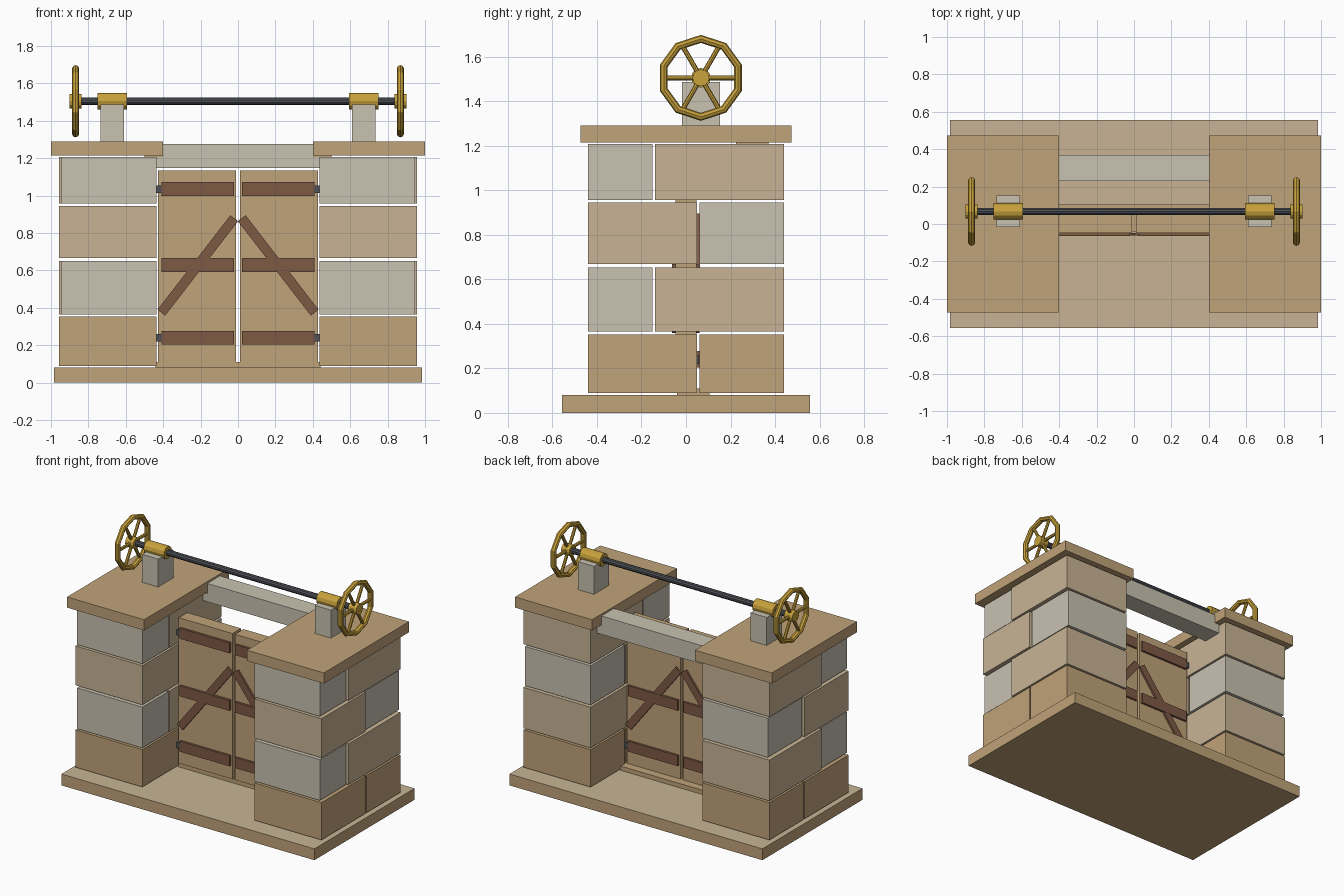
import bpy, bmesh, math
from mathutils import Matrix, Vector

cube = bpy.data.objects.get("Cube")
if cube:
    bpy.data.objects.remove(cube, do_unlink=True)


def material(name, rgb):
    m = bpy.data.materials.new(name)
    m.use_nodes = True
    m.diffuse_color = (*rgb, 1)
    m.node_tree.nodes["Principled BSDF"].inputs["Base Color"].default_value = (*rgb, 1)
    return m


grey = material("grey stone", (0.58, 0.54, 0.44))
tan = material("tan stone", (0.58, 0.456, 0.30))
ochre = material("ochre stone", (0.53, 0.366, 0.19))
timber = material("dark timber", (0.21, 0.10, 0.06))
brass = material("brass", (0.58, 0.36, 0.045))
iron = material("dark iron", (0.075, 0.08, 0.093))


def finish(name, bm, *mats):
    mesh = bpy.data.meshes.new(name)
    bmesh.ops.recalc_face_normals(bm, faces=bm.faces)
    bm.to_mesh(mesh)
    bm.free()
    for m in mats:
        mesh.materials.append(m)
    ob = bpy.data.objects.new(name, mesh)
    bpy.context.collection.objects.link(ob)
    return ob


def box(name, x, y, z, mat, tilt=0):
    """Box from three (low, high) ranges, optionally tilted about y."""
    spans = Vector([b - a for a, b in (x, y, z)])
    centre = Vector([(a + b) / 2 for a, b in (x, y, z)])
    bm = bmesh.new()
    m = Matrix.Translation(centre) @ Matrix.Rotation(tilt, 4, 'Y') @ Matrix.Diagonal((*spans, 1))
    bmesh.ops.create_cube(bm, size=1, matrix=m)
    return finish(name, bm, mat)


def add_rod(bm, a, b, radius, sides):
    a, b = Vector(a), Vector(b)
    rot = (b - a).to_track_quat('Z', 'Y').to_matrix().to_4x4()
    bmesh.ops.create_cone(bm, cap_ends=True, segments=sides, radius1=radius, radius2=radius,
                          depth=(b - a).length, matrix=Matrix.Translation((a + b) / 2) @ rot)


def rod(name, a, b, radius, sides, mat):
    bm = bmesh.new()
    add_rod(bm, a, b, radius, sides)
    return finish(name, bm, mat)


def sided(s, lo, hi):
    """Mirror an x range onto the left (1) or right (-1) side."""
    return (lo, hi) if s > 0 else (-hi, -lo)


# Base slab with a lighter top, and the door sill
base = box("base_slab", (-0.985, 0.985), (-0.557, 0.557), (0, 0.08), ochre)
base.data.materials.append(tan)
for p in base.data.polygons:
    p.material_index = int(p.normal.z > 0.5)
box("door_sill", (-0.44, 0.44), (-0.04, 0.105), (0.08, 0.11), ochre)

# Courses: z range, seam position, front stone, back stone, front inset
courses = [
    ((0.09, 0.353), 0.055, ochre, ochre, 0),
    ((0.365, 0.652), -0.145, grey, tan, 0.013),
    ((0.668, 0.944), 0.055, tan, grey, 0),
    ((0.957, 1.207), -0.145, grey, tan, 0.013),
]
AXLE_Y, AXLE_Z = 0.067, 1.505

for s, side in ((1, "left"), (-1, "right")):
    # Pillar of staggered stones with a cap
    for i, (z, seam, front, back, inset) in enumerate(courses, 1):
        box(f"{side}_front_stone_{i}", sided(s, 0.437, 0.958 - inset), (-0.44, seam - 0.006), z, front)
        back_inset = 0.013 if back is grey else 0
        box(f"{side}_back_stone_{i}", sided(s, 0.435, 0.958 - back_inset), (seam + 0.006, 0.44), z, back)
    box(f"{side}_cap", sided(s, 0.4, 1.0), (-0.473, 0.473), (1.215, 1.29), ochre)
    box(f"{side}_beam_seat", sided(s, 0.4, 0.5), (0.225, 0.37), (1.207, 1.216), ochre)

    # Door leaf with straps, brace and hinges on both faces
    box(f"{side}_door", sided(s, 0.01, 0.428), (-0.048, 0.047), (0.11, 1.135), ochre)
    for face, y in (("front", (-0.064, -0.046)), ("back", (0.045, 0.062))):
        for level, z in (("lower", 0.24), ("middle", 0.63), ("upper", 1.035)):
            box(f"{side}_{face}_{level}_strap", sided(s, 0.022, 0.41), y,
                (z - 0.037, z + 0.037), timber)
        length = math.hypot(0.39, 0.505) / 2
        box(f"{side}_{face}_brace", sided(s, 0.215 - 0.026, 0.215 + 0.026),
            (y[0] + 0.002, y[1] - 0.002), (0.627 - length, 0.627 + length),
            timber, -s * math.atan2(0.39, 0.505))
    for level, z in (("lower", 0.24), ("upper", 1.035)):
        box(f"{side}_{level}_hinge", sided(s, 0.405, 0.44), (-0.06, 0.058),
            (z - 0.02, z + 0.02), iron)

    # Axle post and bearing
    box(f"{side}_axle_post", sided(s, 0.61, 0.735), (-0.017, 0.152), (1.29, 1.487), grey)
    rod(f"{side}_bearing", (s * 0.593, AXLE_Y, AXLE_Z), (s * 0.752, AXLE_Y, AXLE_Z),
        0.044, 12, brass)

    # Handwheel: ten-sided rim, six spokes and a hub
    bm = bmesh.new()
    centre = Vector((s * 0.868, AXLE_Y, AXLE_Z))
    rings = []
    for i in range(10):
        a = math.tau * i / 10
        out = Vector((0, math.sin(a), math.cos(a)))
        rings.append([bm.verts.new(centre + out * (0.175 + 0.018 * math.cos(t))
                                   + Vector((0.019 * math.sin(t), 0, 0)))
                      for t in (math.tau * k / 8 for k in range(8))])
    for i in range(10):
        r, n = rings[i], rings[(i + 1) % 10]
        for k in range(8):
            j = (k + 1) % 8
            bm.faces.new((r[k], r[j], n[j], n[k]))
    for i in range(6):
        a = math.tau * i / 6
        add_rod(bm, centre, centre + 0.17 * Vector((0, math.cos(a), math.sin(a))), 0.011, 8)
    add_rod(bm, centre - Vector((0.032, 0, 0)), centre + Vector((0.032, 0, 0)), 0.038, 12)
    finish(f"{side}_handwheel", bm, brass)

# Lintel beam and long axle
box("lintel_beam", (-0.435, 0.435), (0.23, 0.37), (1.148, 1.277), grey)
rod("axle", (-0.88, AXLE_Y, AXLE_Z), (0.88, AXLE_Y, AXLE_Z), 0.02, 10, iron)
